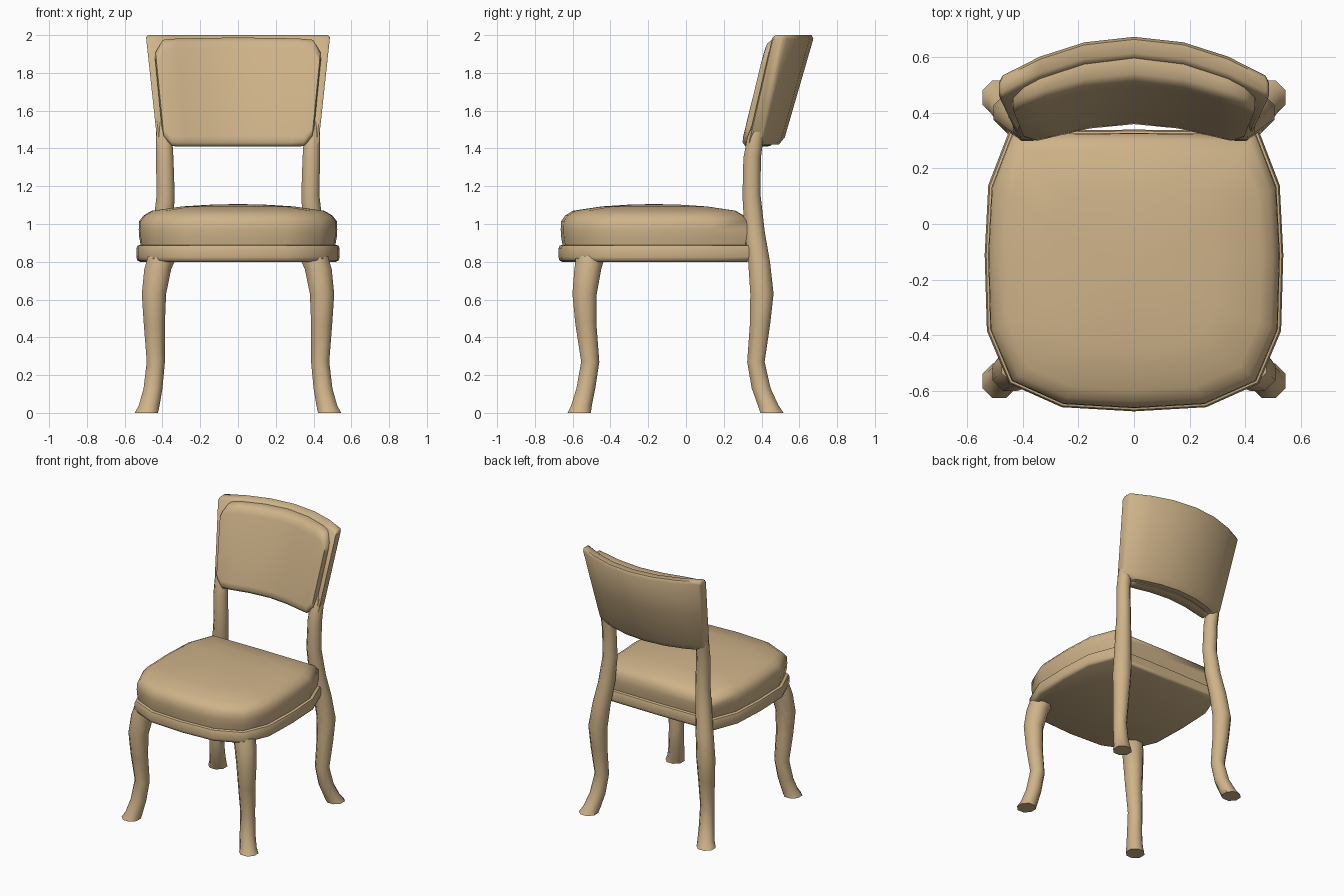
import bpy, bmesh, math

wood = bpy.data.materials.new("tan")
wood.diffuse_color = (0.62, 0.45, 0.25, 1)


def loft(name, rings, smooth=50):
    """Skin closed rings of equal length and cap both ends."""
    bm = bmesh.new()
    rows = [[bm.verts.new(p) for p in ring] for ring in rings]
    n = len(rings[0])
    for a, b in zip(rows, rows[1:]):
        for i in range(n):
            j = (i + 1) % n
            bm.faces.new((a[i], a[j], b[j], b[i]))
    bm.faces.new(rows[0][::-1])
    bm.faces.new(rows[-1])
    bmesh.ops.recalc_face_normals(bm, faces=bm.faces)
    me = bpy.data.meshes.new(name)
    bm.to_mesh(me)
    bm.free()
    me.materials.append(wood)
    ob = bpy.data.objects.new(name, me)
    bpy.context.collection.objects.link(ob)
    bpy.ops.object.select_all(action='DESELECT')
    ob.select_set(True)
    bpy.context.view_layer.objects.active = ob
    bpy.ops.object.shade_smooth_by_angle(angle=math.radians(smooth))
    return ob


# Seat: a faceted outline, scaled about its middle at each height
half = [(0.26, -0.66), (0.45, -0.575), (0.53, -0.385), (0.538, -0.11),
        (0.525, 0.14), (0.45, 0.335)]
outline = [(0, -0.675)] + half + [(0, 0.34)] + [(-x, y) for x, y in half[::-1]]
CY = -0.17


def seat_rings(profile):
    return [[(x * s, CY + (y - CY) * s, z) for x, y in outline]
            for s, z in profile]


loft("seat_frame", seat_rings([(0.965, 0.80), (0.992, 0.808), (1.0, 0.825),
                               (1.0, 0.87), (0.99, 0.885), (0.96, 0.89)]))
loft("seat_cushion", seat_rings([(0.955, 0.88), (0.972, 0.93), (0.977, 0.97),
                                 (0.972, 1.015), (0.93, 1.045), (0.85, 1.07),
                                 (0.55, 1.093), (0.25, 1.103), (0.05, 1.105)]), 60)


# Legs: stations of (x, y, z, radius), eight sided, mirrored left and right
def leg(name, stations):
    for side, sx in (("left", -1), ("right", 1)):
        rings = []
        for x, y, z, r in stations:
            rings.append([(sx * (x + r * math.cos(math.pi * (k + 0.5) / 4) * 1.04),
                           y + r * math.sin(math.pi * (k + 0.5) / 4) * 1.04, z)
                          for k in range(8)])
        loft(name + "_" + side, rings)


leg("front_leg", [(0.485, -0.565, 0, 0.064), (0.47, -0.553, 0.04, 0.057),
                  (0.45, -0.53, 0.13, 0.052), (0.435, -0.507, 0.27, 0.05),
                  (0.443, -0.53, 0.47, 0.058), (0.445, -0.537, 0.63, 0.067),
                  (0.425, -0.52, 0.76, 0.074), (0.40, -0.505, 0.83, 0.08)])
leg("back_leg", [(0.485, 0.455, 0, 0.064), (0.47, 0.435, 0.04, 0.057),
                 (0.45, 0.398, 0.13, 0.052), (0.435, 0.37, 0.27, 0.048),
                 (0.443, 0.392, 0.47, 0.056), (0.445, 0.402, 0.63, 0.064),
                 (0.425, 0.387, 0.80, 0.06), (0.40, 0.363, 0.96, 0.056),
                 (0.383, 0.347, 1.15, 0.05), (0.388, 0.35, 1.35, 0.048),
                 (0.392, 0.368, 1.46, 0.045), (0.395, 0.39, 1.54, 0.035)])


# Backrest: sections in (depth, height), swept along a curved, leaning back
def back_point(x, t, z):
    x *= 1 + 0.22 * (z - 2)
    return (x, 0.68 + 0.29 * (z - 2) - 0.62 * x * x + t, z)


rings = []
for x, e in [(-0.488, 0.012), (-0.476, 0), (-0.34, 0), (-0.18, 0), (0, 0),
             (0.18, 0), (0.34, 0), (0.476, 0), (0.488, 0.012)]:
    section = [(-0.08 + e, 1.42 + e), (-0.02, 1.42 + e), (-e, 1.46 + e), (-e, 1.72),
               (-e, 1.98 - e), (-0.015 - e, 2.0 - e), (-0.065 + e, 2.0 - e),
               (-0.08 + e, 1.985 - e), (-0.08 + e, 1.72)]
    rings.append([back_point(x, t, z) for t, z in section])
loft("backrest_panel", rings)

# Columns of (x, bottom, top, front depth); the corners are cut off
col = [(0.452, 1.50, 1.87, -0.10), (0.445, 1.46, 1.91, -0.125),
       (0.40, 1.412, 1.975, -0.145), (0.32, 1.41, 1.982, -0.155), (0.18, 1.41, 1.985, -0.16)]
cols = [(-x, a, b, t) for x, a, b, t in col] + [(0, 1.41, 1.987, -0.16)] + col[::-1]
rings = []
for x, lo, hi, t in cols:
    section = [(-0.06, lo + 0.005), (-0.08, lo), (t + 0.025, lo), (t + 0.005, lo + 0.02),
               (t, lo + 0.055), (t, 1.69), (t, hi - 0.055), (t + 0.005, hi - 0.02),
               (t + 0.025, hi), (-0.08, hi), (-0.06, hi - 0.005)]
    rings.append([back_point(x, d, z) for d, z in section])
loft("backrest_cushion", rings, 60)
